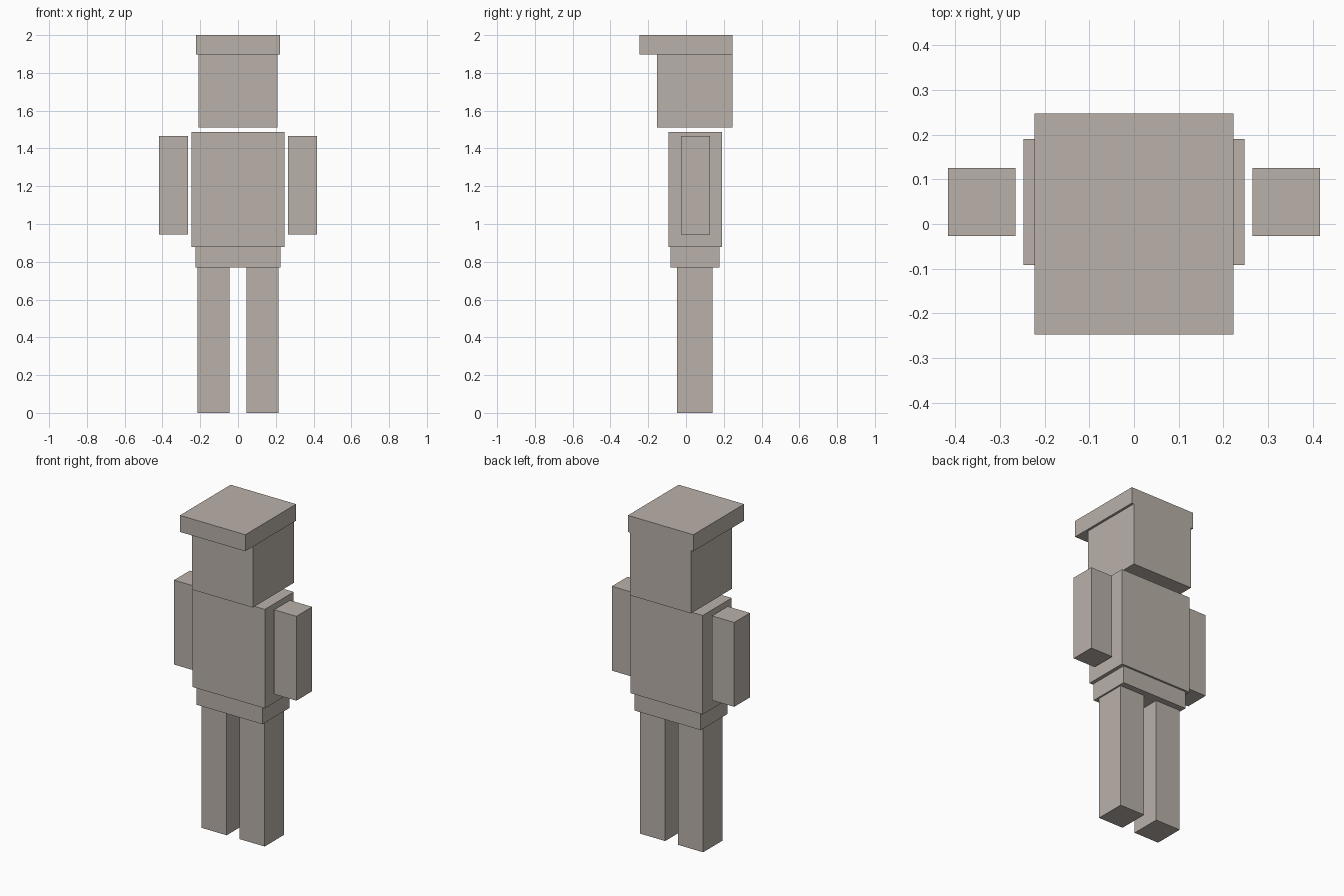
import bpy
import bmesh
from mathutils import Vector

cube = bpy.data.objects.get("Cube")
if cube:
    bpy.data.objects.remove(cube, do_unlink=True)

# Single clay colour
clay = bpy.data.materials.new("warm_grey")
clay.use_nodes = True
colour = (0.49, 0.44, 0.40, 1)
clay.diffuse_color = colour
clay.node_tree.nodes["Principled BSDF"].inputs["Base Color"].default_value = colour


def block(name, x, y, z):
    """Flat-sided box spanning the given (low, high) ranges."""
    low, high = (Vector(corner) for corner in zip(x, y, z))
    size, centre = high - low, (low + high) / 2
    bm = bmesh.new()
    bmesh.ops.create_cube(bm, size=1)
    bmesh.ops.scale(bm, vec=size, verts=bm.verts)
    mesh = bpy.data.meshes.new(name)
    bm.to_mesh(mesh)
    bm.free()
    mesh.materials.append(clay)
    obj = bpy.data.objects.new(name, mesh)
    obj.location = centre
    bpy.context.collection.objects.link(obj)


# Head and cap with a front brim
block("cap", (-0.223, 0.223), (-0.247, 0.247), (1.898, 2.0))
block("head", (-0.208, 0.208), (-0.153, 0.247), (1.511, 1.898))

# Body
block("torso", (-0.247, 0.247), (-0.092, 0.19), (0.877, 1.487))
block("hips", (-0.225, 0.225), (-0.083, 0.178), (0.77, 0.877))

# Limbs, mirrored left and right
for side, sign in (("left", 1), ("right", -1)):
    block(f"{side}_arm", sorted((sign * 0.265, sign * 0.417)), (-0.027, 0.126), (0.945, 1.465))
    block(f"{side}_leg", sorted((sign * 0.044, sign * 0.215)), (-0.047, 0.14), (0, 0.77))
